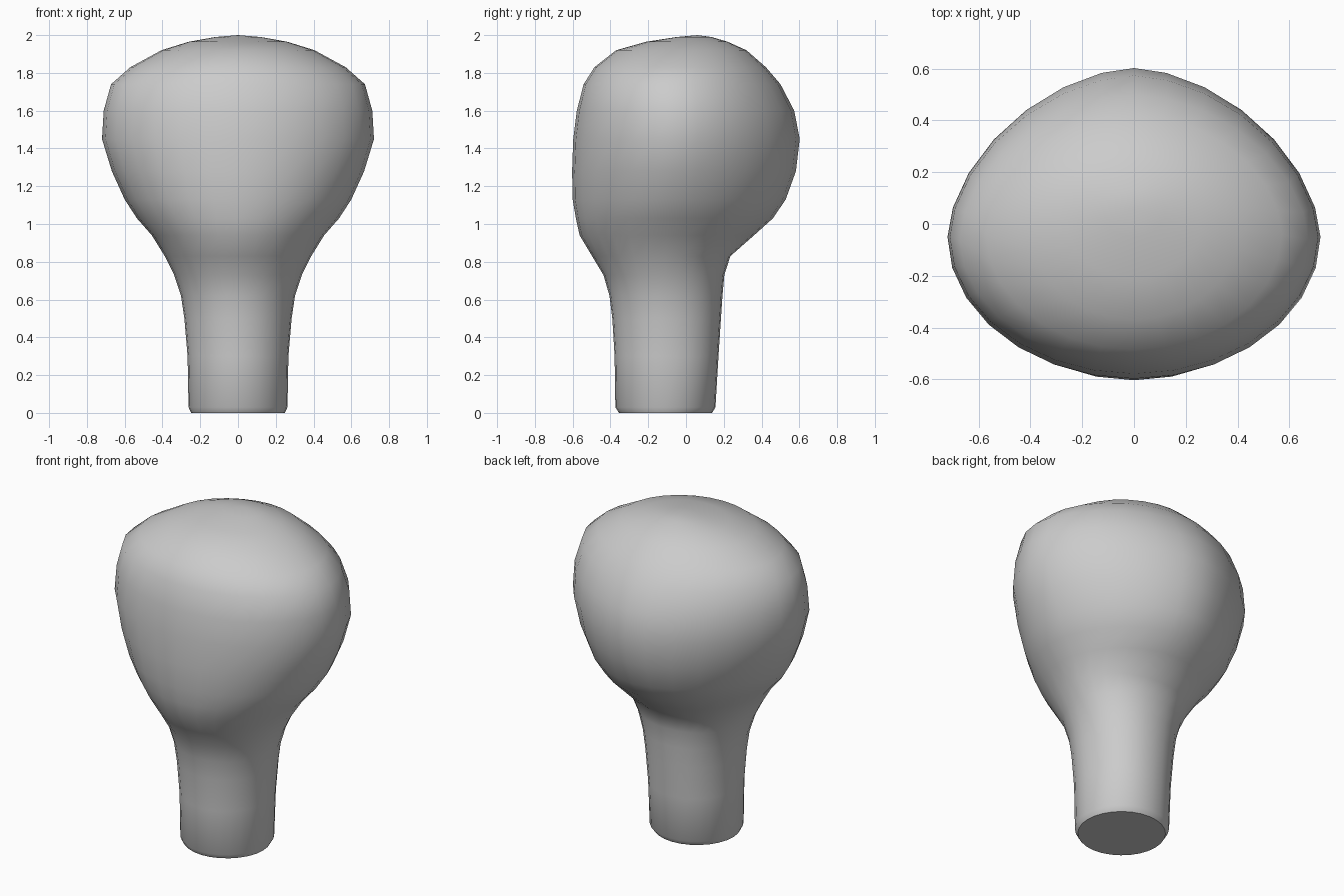
import bpy, bmesh, math

SIDES = 28
# z, half width, front y, back y, y of widest point, roundness of back half
RINGS = [
    (0.00, 0.248, -0.355, 0.138, -0.11, 2.0),
    (0.03, 0.262, -0.374, 0.156, -0.11, 2.1),
    (0.30, 0.267, -0.378, 0.172, -0.11, 2.1),
    (0.50, 0.284, -0.390, 0.185, -0.11, 2.1),
    (0.62, 0.302, -0.405, 0.193, -0.11, 2.1),
    (0.73, 0.338, -0.437, 0.203, -0.11, 2.1),
    (0.83, 0.388, -0.497, 0.235, -0.11, 2.05),
    (0.94, 0.456, -0.563, 0.360, -0.10, 1.95),
    (1.03, 0.535, -0.583, 0.460, -0.09, 1.85),
    (1.13, 0.600, -0.600, 0.528, -0.07, 1.8),
    (1.28, 0.668, -0.603, 0.582, -0.06, 1.75),
    (1.45, 0.720, -0.597, 0.602, -0.05, 1.72),
    (1.60, 0.711, -0.578, 0.573, -0.05, 1.75),
    (1.74, 0.672, -0.542, 0.500, -0.06, 1.8),
    (1.83, 0.570, -0.485, 0.423, -0.04, 1.85),
    (1.92, 0.405, -0.370, 0.320, -0.02, 1.9),
    (1.965, 0.260, -0.210, 0.220, 0.01, 2.0),
    (1.99, 0.120, -0.050, 0.135, 0.04, 2.0),
]


def spow(v, n):
    return math.copysign(abs(v) ** (2 / n), v) if abs(v) > 1e-6 else 0.0


def ring_points(z, w, front, back, mid, round_back):
    for i in range(SIDES):
        a = 2 * math.pi * i / SIDES
        c, s = math.cos(a), math.sin(a)
        n = round_back if s > 0 else 1.97
        depth = (back - mid) if s > 0 else (mid - front)
        yield (w * spow(c, n), mid + depth * spow(s, n), z)


# One continuous skin: neck flowing into the rounded head
bm = bmesh.new()
loops = [[bm.verts.new(p) for p in ring_points(*r)] for r in RINGS]
for lo, hi in zip(loops, loops[1:]):
    for i in range(SIDES):
        j = (i + 1) % SIDES
        bm.faces.new((lo[i], lo[j], hi[j], hi[i]))

# Flat underside and crown
bm.faces.new(list(reversed(loops[0])))
crown = bm.verts.new((0, 0.06, 2.0))
for i in range(SIDES):
    bm.faces.new((loops[-1][i], loops[-1][(i + 1) % SIDES], crown))
bmesh.ops.recalc_face_normals(bm, faces=bm.faces)

mesh = bpy.data.meshes.new("head_and_neck")
bm.to_mesh(mesh)
bm.free()
head = bpy.data.objects.new("head_and_neck", mesh)
bpy.context.collection.objects.link(head)

# Smooth skin with a crisp base edge
bpy.context.view_layer.objects.active = head
head.select_set(True)
bpy.ops.object.shade_smooth_by_angle(angle=math.radians(50))
